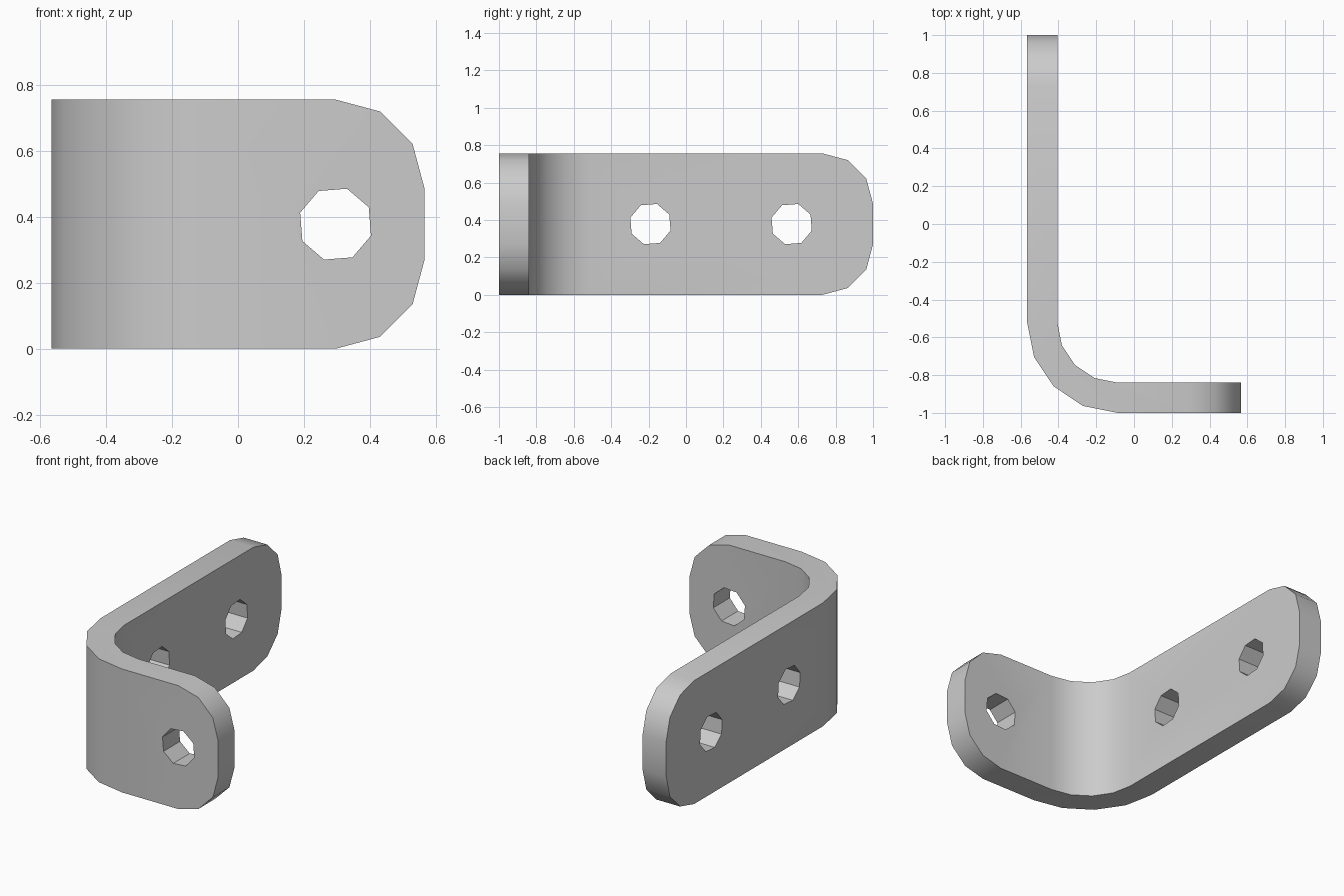
import bpy, bmesh, math
from mathutils import Matrix, Vector

if "Cube" in bpy.data.objects:
    bpy.data.objects.remove(bpy.data.objects["Cube"], do_unlink=True)

HEIGHT, CORNER = 0.756, 0.27
TIP_X, TIP_Y = 0.566, 1.0
BEND = Vector((-0.086, -0.52))
OUTER, INNER = 0.48, 0.32
HOLE_R, MID = 0.113, HEIGHT / 2

metal = bpy.data.materials.new("grey metal")
metal.use_nodes = True
grey = (0.6, 0.6, 0.6, 1)
metal.diffuse_color = grey
metal.node_tree.nodes["Principled BSDF"].inputs["Base Color"].default_value = grey


def bend_arc(radius, steps=4):
    """Quarter turn from the long leg to the short leg."""
    angles = [math.pi * (1 + i / steps / 2) for i in range(steps + 1)]
    return [BEND + radius * Vector((math.cos(a), math.sin(a))) for a in angles]


def make_object(name, bm):
    bmesh.ops.recalc_face_normals(bm, faces=bm.faces)
    mesh = bpy.data.meshes.new(name)
    bm.to_mesh(mesh)
    bm.free()
    mesh.materials.append(metal)
    obj = bpy.data.objects.new(name, mesh)
    bpy.context.collection.objects.link(obj)
    return obj


# L-shaped strip, extruded upward
outer, inner = bend_arc(OUTER), bend_arc(INNER)
outline = [Vector((outer[0].x, TIP_Y))] + outer + [Vector((TIP_X, outer[-1].y))]
outline += [Vector((TIP_X, inner[-1].y))] + inner[::-1] + [Vector((inner[0].x, TIP_Y))]
bm = bmesh.new()
base = bm.faces.new([bm.verts.new((p.x, p.y, 0)) for p in outline])
top = bmesh.ops.extrude_face_region(bm, geom=[base])["geom"]
bmesh.ops.translate(bm, vec=(0, 0, HEIGHT),
                    verts=[g for g in top if isinstance(g, bmesh.types.BMVert)])


# Rounded corners at both tips
def at_tip(edge):
    a, b = (v.co for v in edge.verts)
    flat = abs(a.z - b.z) < 1e-4
    return flat and (min(a.x, b.x) > TIP_X - 1e-4 or min(a.y, b.y) > TIP_Y - 1e-4)


bmesh.ops.bevel(bm, geom=[e for e in bm.edges if at_tip(e)], offset=CORNER,
                offset_type='OFFSET', segments=3, profile=0.5, affect='EDGES')
bracket = make_object("angle_bracket", bm)


# Eight-sided bolt holes
def drill(centre, axis):
    bm = bmesh.new()
    turn = Matrix.Rotation(math.pi / 2, 4, axis)
    spin = Matrix.Rotation(math.radians(27), 4, 'Z')
    bmesh.ops.create_cone(bm, cap_ends=True, segments=8, radius1=HOLE_R, radius2=HOLE_R,
                          depth=0.4, matrix=Matrix.Translation(centre) @ turn @ spin)
    cutter = make_object("hole_cutter", bm)
    cutter.hide_render = True
    mod = bracket.modifiers.new("hole", 'BOOLEAN')
    mod.operation, mod.solver, mod.object = 'DIFFERENCE', 'EXACT', cutter
    bpy.ops.object.modifier_apply(modifier=mod.name)
    bpy.data.objects.remove(cutter, do_unlink=True)


bpy.context.view_layer.objects.active = bracket
bracket.select_set(True)
drill((TIP_X - CORNER, BEND.y - (OUTER + INNER) / 2, MID), 'X')
for y in (-0.19, 0.565):
    drill((BEND.x - (OUTER + INNER) / 2, y, MID), 'Y')

# Smooth bend and tips, crisp rims
bpy.ops.object.shade_smooth_by_angle(angle=math.radians(35))
